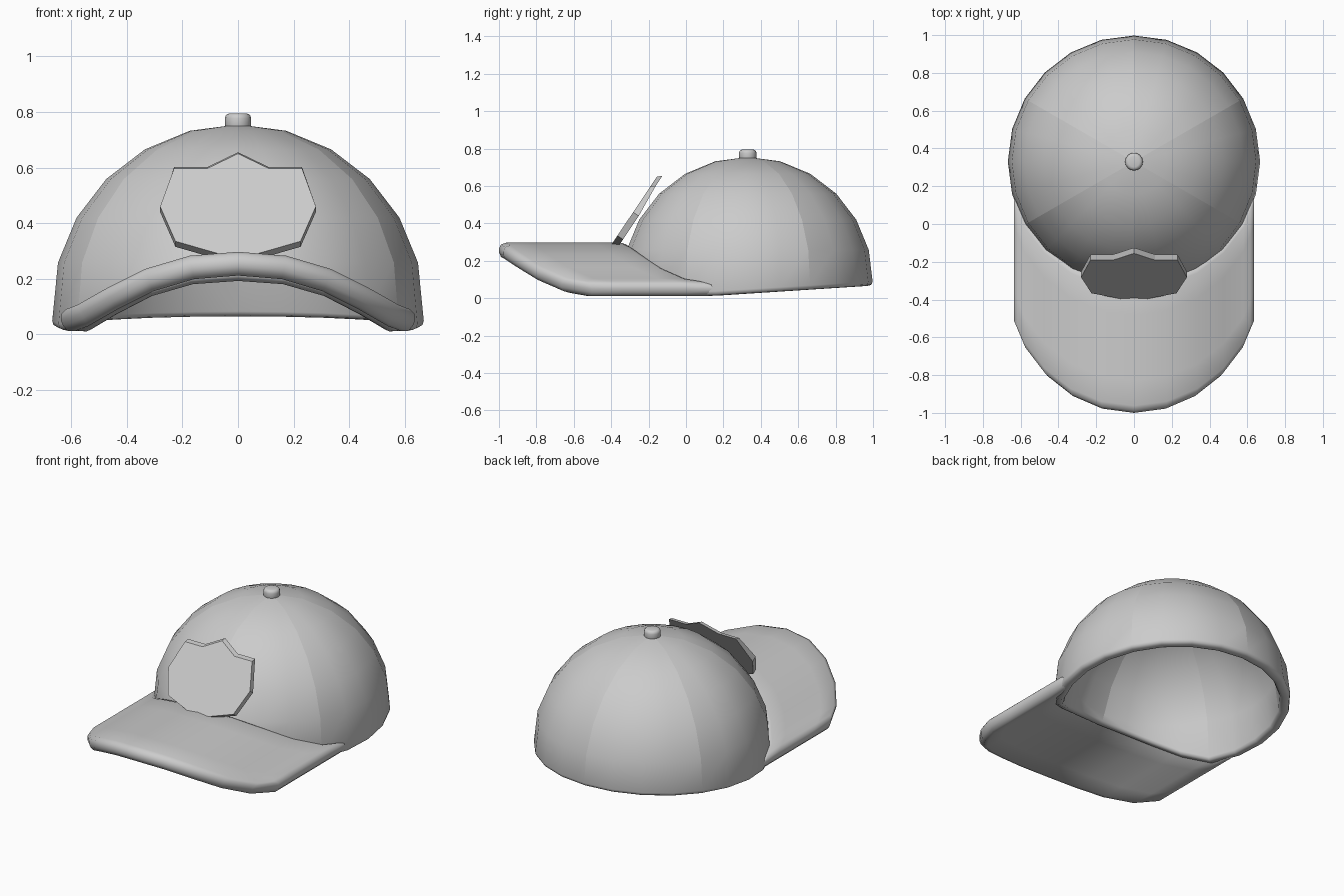
import bpy, math

if "Cube" in bpy.data.objects:
    bpy.data.objects.remove(bpy.data.objects["Cube"])

R, CY, CZ, SEG = 0.67, 0.33, 0.085, 24


def make(name, verts, faces, smooth=True):
    me = bpy.data.meshes.new(name)
    me.from_pydata(verts, [], faces)
    me.update()
    for p in me.polygons:
        p.use_smooth = smooth
    ob = bpy.data.objects.new(name, me)
    bpy.context.collection.objects.link(ob)
    return ob


def thicken(ob, thickness, width, angle=60):
    s = ob.modifiers.new("thickness", "SOLIDIFY")
    s.thickness, s.offset = thickness, -1
    s.use_even_offset = True
    b = ob.modifiers.new("rounded_rim", "BEVEL")
    b.width, b.segments = width, 2
    b.limit_method, b.angle_limit = "ANGLE", math.radians(angle)


# Arch of the brim: top height for a given |x|
ARCH = [(0, .297), (.173, .283), (.335, .235), (.474, .165), (.58, .105), (.648, .08)]


def arch(x):
    x = abs(x)
    for (x0, z0), (x1, z1) in zip(ARCH, ARCH[1:]):
        if x <= x1:
            return z0 + (z1 - z0) * (x - x0) / (x1 - x0)
    return ARCH[-1][1]


# Crown: dome of six panels, with its rim following the brim at the front
verts, faces = [], []
for ring in range(6):
    lat = math.radians(15 * ring)
    for j in range(SEG):
        a = math.tau * j / SEG
        x, y = R * math.cos(lat) * math.cos(a), CY + R * math.cos(lat) * math.sin(a)
        z = CZ + R * math.sin(lat)
        if ring == 0:
            z = max(arch(x) - .09, .008) if y < .05 else .008 + .062 * y
        verts.append((x, y, z))
verts.append((0, CY, CZ + R))
for ring in range(5):
    for j in range(SEG):
        k = (j + 1) % SEG
        lo, up = ring * SEG, (ring + 1) * SEG
        faces.append((lo + j, lo + k, up + k, up + j))
top = len(verts) - 1
faces += [(5 * SEG + j, 5 * SEG + (j + 1) % SEG, top) for j in range(SEG)]
crown = make("crown", verts, faces)
for e in crown.data.edges:  # panel seams
    v0, v1 = sorted(e.vertices)
    if v0 % SEG % 4 == 2 and (v1 - v0 == SEG or v1 == top):
        e.use_edge_sharp = True
thicken(crown, .06, .02)

# Brim: arched sheet from the crown wall to a half-round front edge
ROWS = 4
verts, faces = [], []
for c in range(11):
    a = math.radians(165 - 15 * c)
    x = R * math.cos(a)
    back, front = CY + .03 - R * math.sin(a), -CY - R * math.sin(a)
    for r in range(ROWS + 1):
        verts.append((x, back + (front - back) * r / ROWS, arch(x)))
n = ROWS + 1
for c in range(10):
    for r in range(ROWS):
        i = c * n + r
        faces.append((i, i + 1, i + n + 1, i + n))
brim = make("brim", verts, faces)
thicken(brim, .085, .032, 50)

# Front badge: leaning plate with a pointed top
half = [(.11, .597), (.23, .597), (.28, .46), (.225, .335)]
outline = [(0, .27)] + [p for p in reversed(half)] + [(0, .65)] + [(-x, z) for x, z in half]
front = [(x, -.41 + .67 * (z - .27), z) for x, z in outline]
back = [(x, y + .03, z - .02 + .025 * (z > .5)) for x, y, z in front]
m = len(front)
faces = [tuple(range(m)), tuple(reversed(range(m, 2 * m)))]
faces += [(i, i + m, (i + 1) % m + m, (i + 1) % m) for i in range(m)]
make("front_badge", front + back, faces, smooth=False)

# Button on top
bpy.ops.mesh.primitive_cylinder_add(vertices=16, radius=.047, depth=.06, location=(0, CY, .765))
button = bpy.context.object
button.name = "top_button"
bpy.ops.object.shade_smooth()
b = button.modifiers.new("rounded", "BEVEL")
b.width, b.segments = .018, 3
b.limit_method = "ANGLE"
